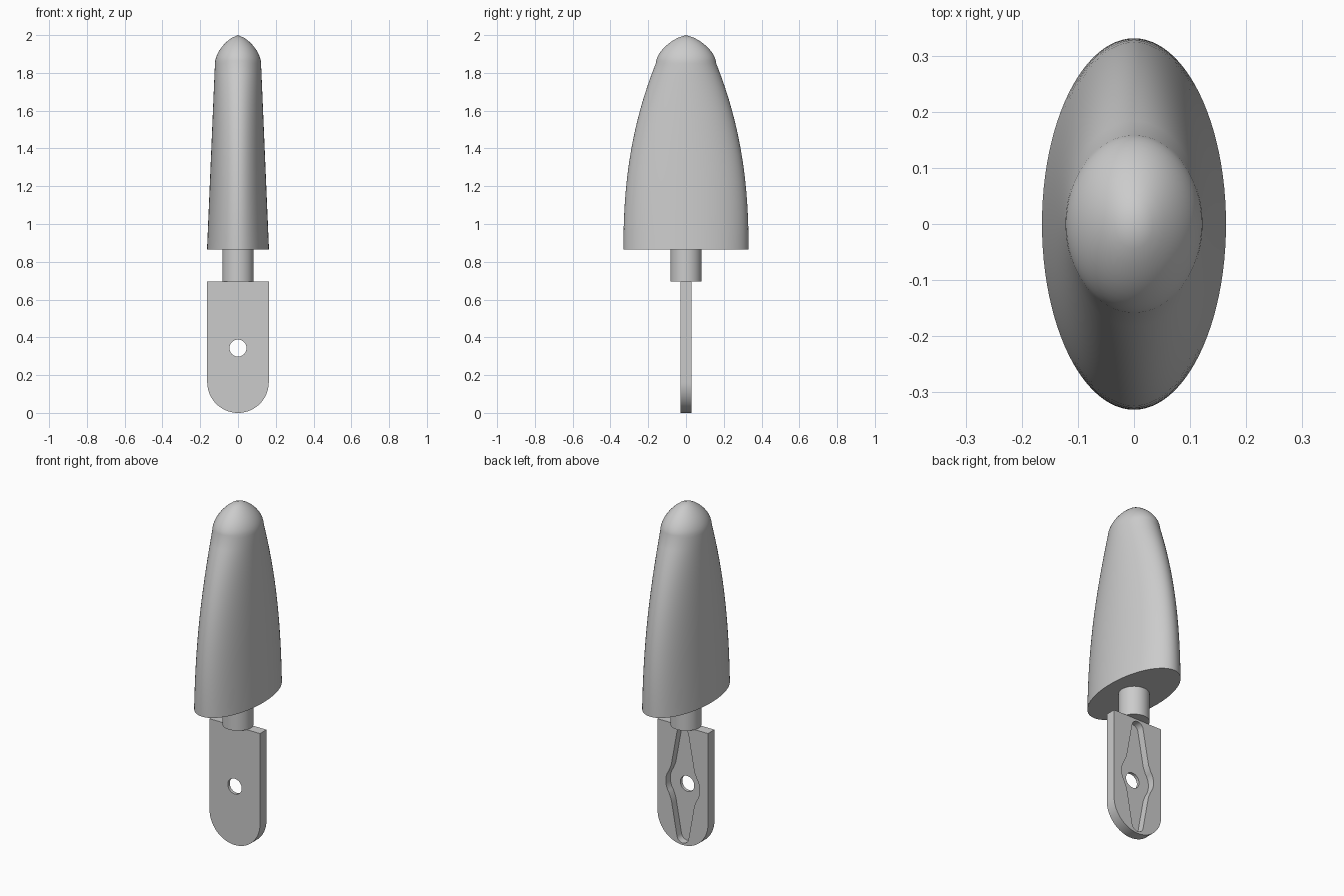
import bpy, bmesh
from math import sin, cos, pi, radians

cube = bpy.data.objects.get("Cube")
if cube:
    bpy.data.objects.remove(cube, do_unlink=True)

grey = bpy.data.materials.new("plain grey")
grey.use_nodes = True
colour = (0.6, 0.6, 0.6, 1)
grey.diffuse_color = colour
grey.node_tree.nodes["Principled BSDF"].inputs["Base Color"].default_value = colour


def make(name, bm):
    bmesh.ops.recalc_face_normals(bm, faces=bm.faces)
    mesh = bpy.data.meshes.new(name)
    bm.to_mesh(mesh)
    bm.free()
    mesh.materials.append(grey)
    ob = bpy.data.objects.new(name, mesh)
    bpy.context.collection.objects.link(ob)
    return ob


def smooth(ob, angle=30):
    bpy.ops.object.select_all(action="DESELECT")
    ob.select_set(True)
    bpy.context.view_layer.objects.active = ob
    bpy.ops.object.shade_smooth_by_angle(angle=radians(angle))


def loft(name, rings, n=96):
    """Skin elliptical rings (z, half width x, half width y); zero width is a tip."""
    bm = bmesh.new()
    prev = None
    for z, rx, ry in rings:
        if rx == 0:
            tip = bm.verts.new((0, 0, z))
            for i in range(n):
                bm.faces.new((prev[i], prev[(i + 1) % n], tip))
            return make(name, bm)
        ring = [bm.verts.new((rx * cos(2 * pi * i / n), ry * sin(2 * pi * i / n), z))
                for i in range(n)]
        if prev is None:
            bm.faces.new(ring[::-1])
        else:
            for i in range(n):
                j = (i + 1) % n
                bm.faces.new((prev[i], prev[j], ring[j], ring[i]))
        prev = ring
    bm.faces.new(prev)
    return make(name, bm)


def slab(name, outline, y0, y1):
    """Extrude an x-z outline from y0 to y1."""
    bm = bmesh.new()
    face = bm.faces.new([bm.verts.new((x, y0, z)) for x, z in outline])
    ext = bmesh.ops.extrude_face_region(bm, geom=[face])["geom"]
    verts = [v for v in ext if isinstance(v, bmesh.types.BMVert)]
    bmesh.ops.translate(bm, verts=verts, vec=(0, y1 - y0, 0))
    return make(name, bm)


def arc(cx, cz, r, a0, a1, n):
    angles = [radians(a0 + (a1 - a0) * i / n) for i in range(n + 1)]
    return [(cx + r * cos(a), cz + r * sin(a)) for a in angles]


def cut(ob, cutter):
    mod = ob.modifiers.new("cut", "BOOLEAN")
    mod.operation = "DIFFERENCE"
    mod.solver = "EXACT"
    mod.object = cutter
    bpy.context.view_layer.objects.active = ob
    bpy.ops.object.modifier_apply(modifier=mod.name)
    bpy.data.objects.remove(cutter, do_unlink=True)


# Tapered oval body with a softly pointed dome
BASE, SHOULDER, TOP = 0.865, 1.85, 2.0
rings = []
STEPS = 16
for i in range(STEPS + 1):
    t = i / STEPS
    rings.append((BASE + (SHOULDER - BASE) * t, 0.164 - 0.042 * t,
                  0.331 - 0.171 * t ** 2.3))
for i in range(1, 10):
    t = i / 10
    k = (1 - t ** 1.75) ** 0.72
    rings.append((SHOULDER + (TOP - SHOULDER) * t, 0.122 * k, 0.16 * k))
rings.append((TOP, 0, 0))
smooth(loft("oval_body", rings))

# Round neck
smooth(loft("neck", [(0.695, 0.083, 0.083), (BASE, 0.083, 0.083)], 48))

# Mounting plate with a rounded lower end
W, H, T = 0.163, 0.695, 0.03
MID = H / 2
plate = slab("mounting_plate", [(W, H), (-W, H)] + arc(0, W, W, 180, 360, 40), -T, T)

# Two-armed pocket in the back: one quarter, mirrored twice
quarter = arc(0, 0.298, 0.038, 90, 10, 6)
quarter += [(0.071, 0.12), (0.076, 0.096), (0.085, 0.076)]
quarter += arc(0, 0, 0.11, 36, 0, 6)
right = quarter + [(x, -z) for x, z in quarter[-2::-1]]
pocket = right + [(-x, z) for x, z in right[-2:0:-1]]
cut(plate, slab("pocket_cutter", [(x, z + MID) for x, z in pocket], -T + 0.018, T + 0.1))

# Screw hole through the plate
cut(plate, slab("hole_cutter", arc(0, 0.343, 0.045, 0, 348.75, 31), -0.2, 0.2))
smooth(plate)
